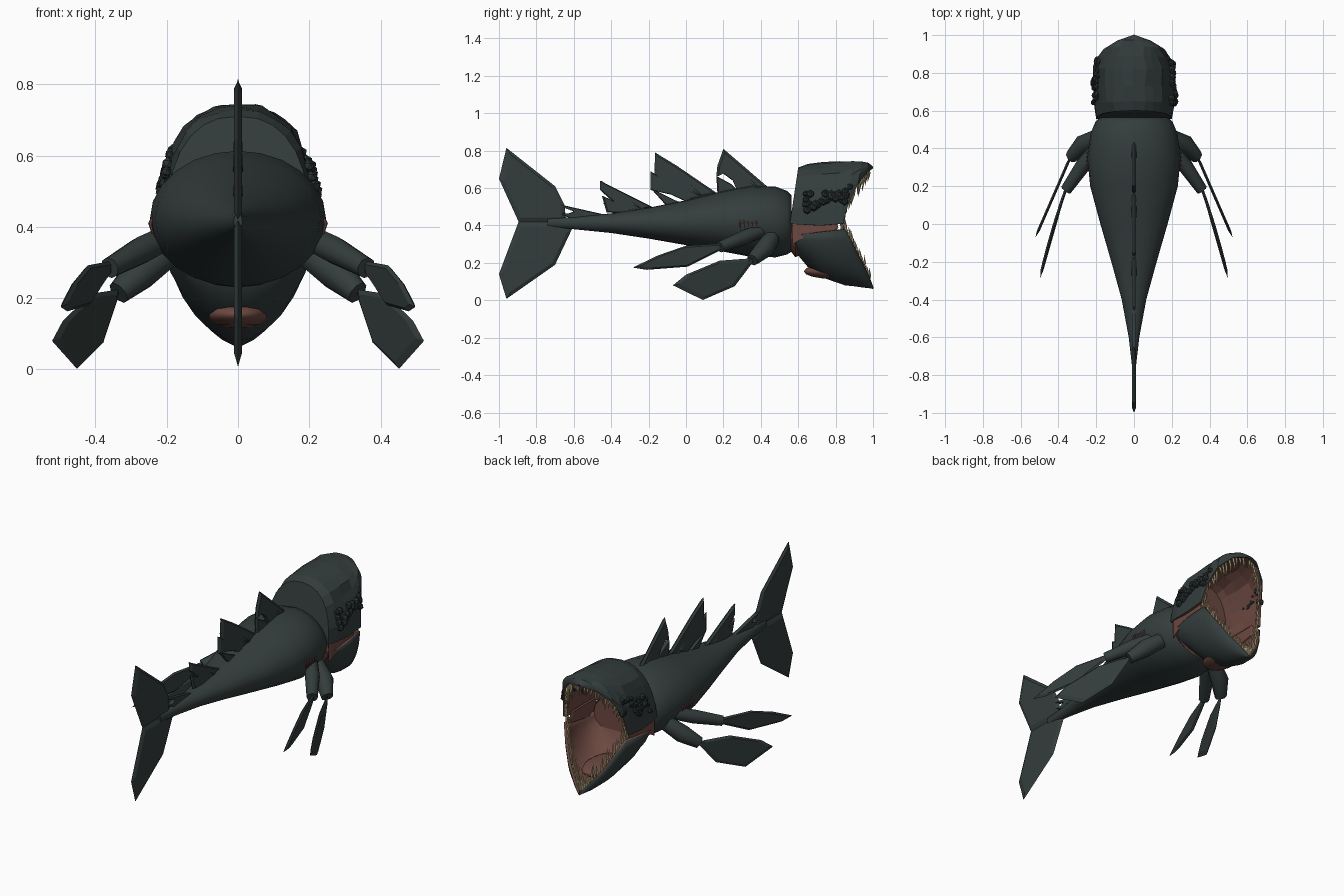
import bpy, bmesh, math, random
from mathutils import Vector

random.seed(4)
if "Cube" in bpy.data.objects:
    bpy.data.objects.remove(bpy.data.objects["Cube"])


def material(name, rgb):
    m = bpy.data.materials.new(name)
    m.use_nodes = True
    m.diffuse_color = (*rgb, 1)
    m.node_tree.nodes["Principled BSDF"].inputs["Base Color"].default_value = (*rgb, 1)
    return m


SKIN = material("dark slate skin", (.034, .047, .046))
FLESH = material("red brown flesh", (.15, .065, .052))
TOOTH = material("ivory tooth", (.45, .36, .2))
WART = material("dark wart", (.024, .033, .033))


def finish(bm, name, mats, smooth=None):
    bmesh.ops.recalc_face_normals(bm, faces=bm.faces)
    me = bpy.data.meshes.new(name)
    bm.to_mesh(me)
    bm.free()
    ob = bpy.data.objects.new(name, me)
    bpy.context.collection.objects.link(ob)
    for m in mats:
        me.materials.append(m)
    if smooth:
        bpy.ops.object.select_all(action='DESELECT')
        ob.select_set(True)
        bpy.context.view_layer.objects.active = ob
        bpy.ops.object.shade_smooth_by_angle(angle=math.radians(smooth))
    return ob


def skin_rings(bm, rings, closed=True):
    """Bridge successive rings of points with quads."""
    vs = [[bm.verts.new(p) for p in r] for r in rings]
    n = len(vs[0])
    for a, b in zip(vs, vs[1:]):
        for i in range(n if closed else n - 1):
            j = (i + 1) % n
            bm.faces.new((a[i], a[j], b[j], b[i]))
    return vs


def interp(table, t):
    """Piecewise linear blend of rows, t from 0 to 1."""
    f = t * (len(table) - 1)
    i = min(int(f), len(table) - 2)
    return [a + (b - a) * (f - i) for a, b in zip(table[i], table[i + 1])]


def plate(bm, outline, half, x_of=lambda y: 0):
    """Flat fin from a (y, z) outline, thinned at the edge."""
    n = len(outline)
    cy = sum(p[0] for p in outline) / n
    cz = sum(p[1] for p in outline) / n
    edge = [bm.verts.new((x_of(y), y, z)) for y, z in outline]
    for s in (-half, half):
        inner = []
        for y, z in outline:
            iy, iz = y + (cy - y) * .15, z + (cz - z) * .15
            inner.append(bm.verts.new((x_of(iy) + s, iy, iz)))
        for i in range(n):
            j = (i + 1) % n
            bm.faces.new((edge[i], edge[j], inner[j], inner[i]))
        bm.faces.new(inner)


def tube(bm, path, radii, sides=8):
    pts = [Vector(p) for p in path]
    d = (pts[-1] - pts[0]).normalized()
    u = d.cross(Vector((0, 0, 1)) if abs(d.z) < .9 else Vector((0, 1, 0))).normalized()
    v = d.cross(u)
    rings = [[p + r * (u * math.cos(k * math.tau / sides) + v * math.sin(k * math.tau / sides))
              for k in range(sides)] for p, r in zip(pts, radii)]
    vs = skin_rings(bm, rings)
    bm.faces.new(vs[0])
    bm.faces.new(vs[-1])


# Body: rows of y, half width, bottom, top
BODY = [(-.74, .012, .39, .44), (-.6, .028, .38, .445), (-.4, .065, .36, .465),
        (-.2, .12, .33, .495), (0, .178, .295, .535), (.2, .232, .26, .585),
        (.35, .247, .232, .613), (.48, .23, .23, .608), (.54, .205, .245, .585),
        (.565, .18, .26, .56)]
bm = bmesh.new()
rings = []
for y, w, lo, hi in BODY:
    rings.append([(w * math.cos(k * math.tau / 24), y,
                   (lo + hi) / 2 + (hi - lo) / 2 * math.sin(k * math.tau / 24)) for k in range(24)])
ends = skin_rings(bm, rings)
bm.faces.new(ends[0])
bm.faces.new(ends[-1])
finish(bm, "body", [SKIN], 50)


# Jaws: rows of rim y, rim z, ridge y, ridge z, half width
UPPER = [(.555, .41, .6, .71, .2), (.62, .405, .65, .735, .21), (.72, .4, .73, .742, .216),
         (.84, .41, .82, .752, .216), (.87, .52, .89, .75, .198), (.92, .62, .94, .745, .16),
         (.97, .685, .975, .735, .09), (1, .705, 1, .715, .006)]
LOWER = [(.58, .35, .6, .24, .19), (.64, .355, .65, .18, .205), (.72, .365, .72, .125, .212),
         (.85, .38, .85, .08, .205), (.89, .31, .9, .075, .17), (.94, .21, .95, .068, .115),
         (.98, .13, .985, .064, .05), (1, .075, 1, .06, .006)]


def jaw(name, rows, power, rough, smooth):
    bm = bmesh.new()
    rings = []
    for i, (yb, zb, yt, zt, w) in enumerate(rows):
        ring = []
        for k in range(15):
            a = math.pi * k / 14
            s, c = math.sin(a) ** power, math.cos(a)
            c = math.copysign(abs(c) ** power, c)
            amt = rough if 0 < i < len(rows) - 2 and 0 < k < 14 else 0
            ring.append((w * c + random.uniform(-amt, amt), yb + (yt - yb) * s,
                         zb + (zt - zb) * s + random.uniform(-amt, 0)))
        rings.append(ring)
    vs = skin_rings(bm, rings, closed=False)
    bm.faces.new(vs[0])
    ob = finish(bm, name, [SKIN, FLESH], smooth)
    shell = ob.modifiers.new("flesh lining", 'SOLIDIFY')
    shell.thickness = .014
    shell.offset = -1
    shell.material_offset = 1
    shell.material_offset_rim = 1
    return ob


jaw("upper_head", UPPER, .85, .009, None)
jaw("lower_jaw", LOWER, 1.12, 0, 40)

# Flesh joining the jaws at the back of the mouth
bm = bmesh.new()
rings = [[(w * math.cos(k * math.tau / 20), y, .36 + h * math.sin(k * math.tau / 20))
          for k in range(20)] for y, w, h in ((.562, .17, .1), (.585, .185, .13), (.605, .18, .12))]
ends = skin_rings(bm, rings)
bm.faces.new(ends[0])
bm.faces.new(ends[-1])
for s in (-1, 1):
    web = [(.57, .43), (.57, .3), (.62, .33), (.8, .36), (.815, .39), (.8, .43)]
    plate(bm, web, .006, lambda y, s=s: s * .193)
finish(bm, "cheek_membrane", [FLESH])

# Tongue
bpy.ops.mesh.primitive_uv_sphere_add(segments=16, ring_count=8, location=(0, .78, .155))
tongue = bpy.context.object
tongue.name = "tongue"
tongue.scale = (.09, .15, .04)
tongue.data.materials.append(FLESH)
bpy.ops.object.shade_smooth()

# Teeth along both rims
for name, rows, up in (("upper_teeth", UPPER[3:], -1), ("lower_teeth", LOWER[3:], 1)):
    bm = bmesh.new()
    for side in (-1, 1):
        for i in range(17):
            y, z, _, _, w = interp(rows, (i + .3) / 18)
            length = random.uniform(.05, .1)
            base = Vector((side * max(w - .012, .004), y - .012, z - up * .012))
            tip = base + Vector((-side * .012, random.uniform(-.02, .005), up * length))
            mid = base.lerp(tip, .5) + Vector((0, .006, 0))
            tube(bm, (base, mid, tip), (.008, .006, .0008), 5)
    finish(bm, name, [TOOTH], 40)

# Warts on the cheeks
bm = bmesh.new()
for side in (-1, 1):
    for i in range(34):
        y = random.uniform(.64, .88)
        z = random.uniform(.48, .57) + (y - .64) * .22
        lump = bmesh.ops.create_icosphere(bm, subdivisions=1, radius=random.uniform(.012, .024))
        x = .215 - max(0, z - .5) * .25 - max(0, y - .84) * .4
        bmesh.ops.translate(bm, verts=lump["verts"], vec=(side * x, y, z))
finish(bm, "cheek_warts", [WART])

# Gill slits
bm = bmesh.new()
for side in (-1, 1):
    for i in range(5):
        y = .285 + i * .022
        tube(bm, [(side * .236, y, .435), (side * .246, y + .004, .41), (side * .239, y + .008, .38)],
             (.003, .006, .003), 6)
finish(bm, "gill_slits", [FLESH])

# Tail and back fins
FINS = {
    "tail_fin": [[(-.96, .815), (-1, .65), (-.895, .42), (-.64, .42), (-.65, .51), (-.7, .61)],
                 [(-.895, .42), (-1, .14), (-.96, .008), (-.7, .19), (-.61, .38), (-.64, .42)]],
    "front_back_fin": [[(.45, .595), (.2, .81), (.168, .72), (.162, .665), (.195, .68), (.25, .64), (.28, .57)],
                       [(.162, .665), (.168, .57), (.3, .56), (.245, .62), (.19, .65)]],
    "middle_back_fin": [[(.17, .57), (-.05, .72), (-.165, .79), (-.17, .665), (-.06, .58), (.02, .53)],
                        [(-.19, .69), (-.19, .59), (-.08, .565), (.04, .51), (.04, .56)],
                        [(-.19, .6), (-.1, .5), (.02, .5), (-.08, .545)]],
    "rear_back_fin": [[(-.17, .495), (-.46, .64), (-.46, .59), (-.36, .5), (-.28, .47)],
                      [(-.45, .56), (-.425, .47), (-.25, .46), (-.36, .52)]],
    "small_tail_fin": [[(-.73, .525), (-.42, .455), (-.52, .44), (-.64, .46), (-.6, .475)],
                       [(-.69, .47), (-.5, .45), (-.6, .43)]],
}
for name, parts in FINS.items():
    bm = bmesh.new()
    for part in parts:
        plate(bm, part, .011)
    finish(bm, name, [SKIN])

# Fin rays
bm = bmesh.new()
for foot, tips in (((.4, .59), ((.2, .8), (.18, .74))),
                   ((.1, .55), ((-.16, .78), (-.165, .7), (-.185, .66))),
                   ((-.22, .48), ((-.455, .635), (-.45, .59), (-.44, .52)))):
    for y, z in tips:
        tube(bm, ((0, *foot), (0, y, z)), (.014, .005), 6)
finish(bm, "fin_rays", [SKIN], 40)

# Paired side fins, each an arm and a blade
PADDLES = {
    "upper": (((.19, .41, .375), (.27, .31, .335), (.36, .18, .285)), (.036, .04, .03),
              [(.21, .305), (0, .292), (-.15, .24), (-.285, .175), (-.21, .163), (.01, .18), (.13, .24), (.2, .275)],
              lambda y: .355 + (.2 - y) * (.36 - .14 * (.2 - y))),
    "lower": (((.19, .46, .335), (.27, .42, .275), (.335, .355, .215)), (.045, .052, .034),
              [(.36, .225), (.18, .212), (0, .137), (-.07, .08), (.09, .002), (.26, .075), (.355, .2)],
              lambda y: .33 + (.37 - y) * .435),
}
for name, (path, radii, outline, x_of) in PADDLES.items():
    for label, s in (("left", 1), ("right", -1)):
        bm = bmesh.new()
        tube(bm, [(s * x, y, z) for x, y, z in path], radii)
        finish(bm, f"{label}_{name}_fin_arm", [SKIN], 50)
        bm = bmesh.new()
        plate(bm, outline, .008, lambda y, s=s, f=x_of: s * f(y))
        finish(bm, f"{label}_{name}_fin_blade", [SKIN])
